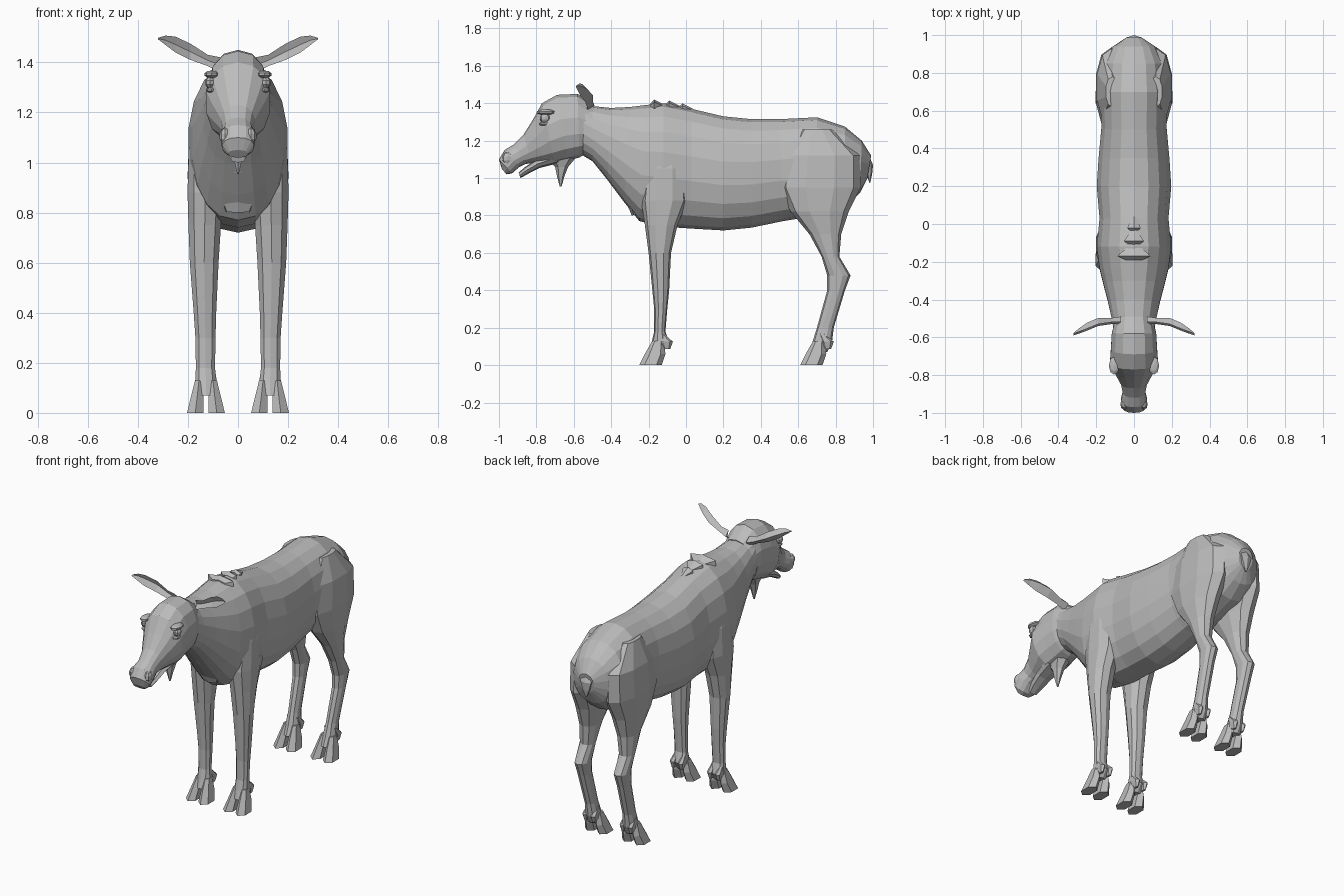
import bpy, bmesh, math
from mathutils import Vector

cube = bpy.data.objects.get("Cube")
if cube:
    bpy.data.objects.remove(cube, do_unlink=True)

hide = bpy.data.materials.new("grey hide")
hide.use_nodes = True
grey = (0.5, 0.5, 0.5, 1)
hide.diffuse_color = grey
hide.node_tree.nodes["Principled BSDF"].inputs["Base Color"].default_value = grey


def finish(name, bm, mirror):
    """Turn a bmesh into a flat shaded object, mirrored across x if wanted."""
    bmesh.ops.recalc_face_normals(bm, faces=bm.faces)
    mesh = bpy.data.meshes.new(name)
    bm.to_mesh(mesh)
    bm.free()
    mesh.materials.append(hide)
    obj = bpy.data.objects.new(name, mesh)
    bpy.context.collection.objects.link(obj)
    if mirror:
        obj.modifiers.new("Mirror", 'MIRROR').use_mirror_merge = False
    return obj


def skin(name, rings, mirror=False):
    """Bridge equal rings of points into a closed tube."""
    bm = bmesh.new()
    loops = [[bm.verts.new(p) for p in ring] for ring in rings]
    for a, b in zip(loops, loops[1:]):
        for i in range(len(a)):
            j = (i + 1) % len(a)
            bm.faces.new((a[i], a[j], b[j], b[i]))
    bm.faces.new(loops[0])
    bm.faces.new(reversed(loops[-1]))
    return finish(name, bm, mirror)


def oval(section, sides, power):
    """Oval spanning two side-view points, with a half width and x centre."""
    y1, z1, y2, z2, width, x = section
    a, b = Vector((x, y1, z1)), Vector((x, y2, z2))
    mid, half = (a + b) / 2, (a - b) / 2
    points = []
    for i in range(sides):
        t = math.tau * i / sides
        c, s = math.cos(t), math.sin(t)
        c = math.copysign(abs(c) ** power, c)
        s = math.copysign(abs(s) ** power, s)
        points.append(mid + half * c + Vector((width * s, 0, 0)))
    return points


def loft(name, sections, sides=12, power=0.9, mirror=False):
    return skin(name, [oval(s, sides, power) for s in sections], mirror)


def spine(name, sections, sides=16):
    """Central part: top y, top z, bottom y, bottom z, half width."""
    return loft(name, [s + (0,) for s in sections], sides)


def limb(name, sections, sides=10):
    """Paired upright part: height, front y, back y, half width, x centre."""
    rows = [(f, z, b, z, w, x) for z, f, b, w, x in sections]
    return loft(name, rows, sides, mirror=True)


# Torso and neck, from rump to nape
spine("body", [
    (.99, 1.12, .97, 1.0, .05), (.94, 1.2, .93, .92, .12),
    (.85, 1.275, .85, .85, .165), (.7, 1.325, .7, .8, .18),
    (.5, 1.315, .52, .77, .175), (.35, 1.315, .35, .735, .19),
    (.2, 1.33, .2, .72, .2), (.03, 1.37, .03, .73, .185),
    (-.12, 1.4, -.12, .74, .2), (-.22, 1.39, -.25, .77, .185),
    (-.3, 1.38, -.33, .87, .165), (-.4, 1.375, -.42, .99, .14),
    (-.5, 1.385, -.5, 1.09, .12), (-.56, 1.42, -.55, 1.12, .11)], 18)

# Skull tapering to a drooping muzzle
spine("head", [
    (-.49, 1.39, -.52, 1.14, .1), (-.58, 1.45, -.57, 1.11, .12),
    (-.69, 1.445, -.63, 1.095, .125), (-.77, 1.4, -.7, 1.08, .13),
    (-.82, 1.31, -.76, 1.08, .1), (-.87, 1.23, -.82, 1.08, .07),
    (-.92, 1.18, -.86, 1.075, .06), (-.97, 1.15, -.89, 1.06, .07),
    (-1, 1.1, -.93, 1.025, .065), (-.985, 1.05, -.96, 1.02, .04)], 14)

# Lower jaw, slightly open
spine("lower_jaw", [
    (-.7, 1.14, -.68, 1.08, .07), (-.8, 1.1, -.78, 1.055, .055),
    (-.86, 1.06, -.84, 1.025, .045), (-.895, 1.03, -.885, 1.0, .03)], 8)

# Hanging throat flap
spine("throat_bell", [
    (-.74, 1.1, -.58, 1.12, .05), (-.7, 1.06, -.63, 1.06, .03),
    (-.69, 1.01, -.65, 1.01, .018), (-.675, .955, -.665, .955, .004)], 6)

# Short flat tail
spine("tail", [
    (.93, 1.15, .97, 1.14, .03), (.95, 1.07, 1, 1.07, .042),
    (.965, 1.02, .995, 1.02, .025), (.98, .975, .985, .975, .004)], 6)

# Legs with shoulder and haunch muscle
limb("front_leg", [
    (1.2, -.17, -.05, .03, .14), (1.05, -.22, 0, .065, .135),
    (.88, -.24, .01, .075, .13), (.75, -.22, -.045, .068, .133),
    (.6, -.2, -.08, .06, .135), (.4, -.18, -.09, .047, .132),
    (.3, -.17, -.1, .042, .13), (.18, -.17, -.11, .04, .13),
    (.12, -.185, -.09, .045, .128), (.07, -.2, -.12, .04, .128)])
limb("hind_leg", [
    (1.26, .62, .78, .035, .115), (1.12, .52, .93, .08, .118),
    (.95, .495, .935, .085, .12), (.82, .56, .87, .075, .125),
    (.7, .66, .83, .055, .13), (.58, .725, .82, .045, .135),
    (.48, .755, .88, .04, .135), (.4, .755, .85, .036, .135),
    (.2, .7, .79, .032, .13), (.12, .675, .78, .042, .128),
    (.07, .655, .755, .04, .128)])

# Cloven hooves and dewclaws
for label, toe in (("front", -.25), ("hind", .61)):
    for side, x, lean in (("inner", .1, -.015), ("outer", .156, .015)):
        limb(label + "_hoof_" + side, [
            (.13, toe + .07, toe + .13, .018, x),
            (.06, toe + .03, toe + .14, .029, x + lean / 2),
            (0, toe, toe + .12, .037, x + lean)], 6)
        limb(label + "_dewclaw_" + side, [
            (.17, toe + .1, toe + .13, .01, x),
            (.125, toe + .11, toe + .18, .018, x),
            (.085, toe + .13, toe + .165, .008, x)], 6)

# Cupped leaf-shaped ears: x, y, lower z, upper z
ear = [(.07, -.52, 1.36, 1.42), (.12, -.52, 1.385, 1.43),
       (.19, -.53, 1.41, 1.475), (.25, -.555, 1.44, 1.503),
       (.29, -.57, 1.47, 1.507), (.32, -.58, 1.493, 1.498)]
rings = []
for x, y, low, high in ear:
    m, h = (low + high) / 2, high - low
    rings.append([(x, y - .01, low), (x, y + h / 2, m),
                  (x, y, high), (x, y + h / 5, m)])
skin("ear", rings, mirror=True)


def pebble(name, place, size, mirror=True):
    """Low-poly ellipsoid for small rounded features."""
    bm = bmesh.new()
    bmesh.ops.create_uvsphere(bm, u_segments=8, v_segments=5, radius=1)
    bmesh.ops.scale(bm, vec=size, verts=bm.verts)
    bmesh.ops.translate(bm, vec=place, verts=bm.verts)
    return finish(name, bm, mirror)


# Facial features
pebble("eye", (.112, -.755, 1.32), (.02, .028, .025))
pebble("brow", (.105, -.75, 1.352), (.03, .05, .016))
pebble("lower_eyelid", (.105, -.75, 1.29), (.024, .038, .012))
pebble("nostril", (.052, -.955, 1.105), (.022, .03, .035))

# Tufts on the withers and folds on the brisket
for y, z, width in ((-.17, 1.4, .1), (-.09, 1.395, .06), (-.02, 1.38, .04)):
    spine("withers_tuft", [
        (y + .06, z - .01, y + .06, z - .04, width / 4),
        (y, z + .02, y, z - .04, width),
        (y - .02, z, y - .02, z - .04, width / 2)], 6)
for y, z in ((-.41, .99), (-.3, .83)):
    spine("brisket_fold", [
        (y + .02, z + .1, y + .1, z + .12, .05),
        (y - .015, z + .03, y + .1, z + .03, .09),
        (y + .01, z - .03, y + .1, z - .01, .06)], 8)
